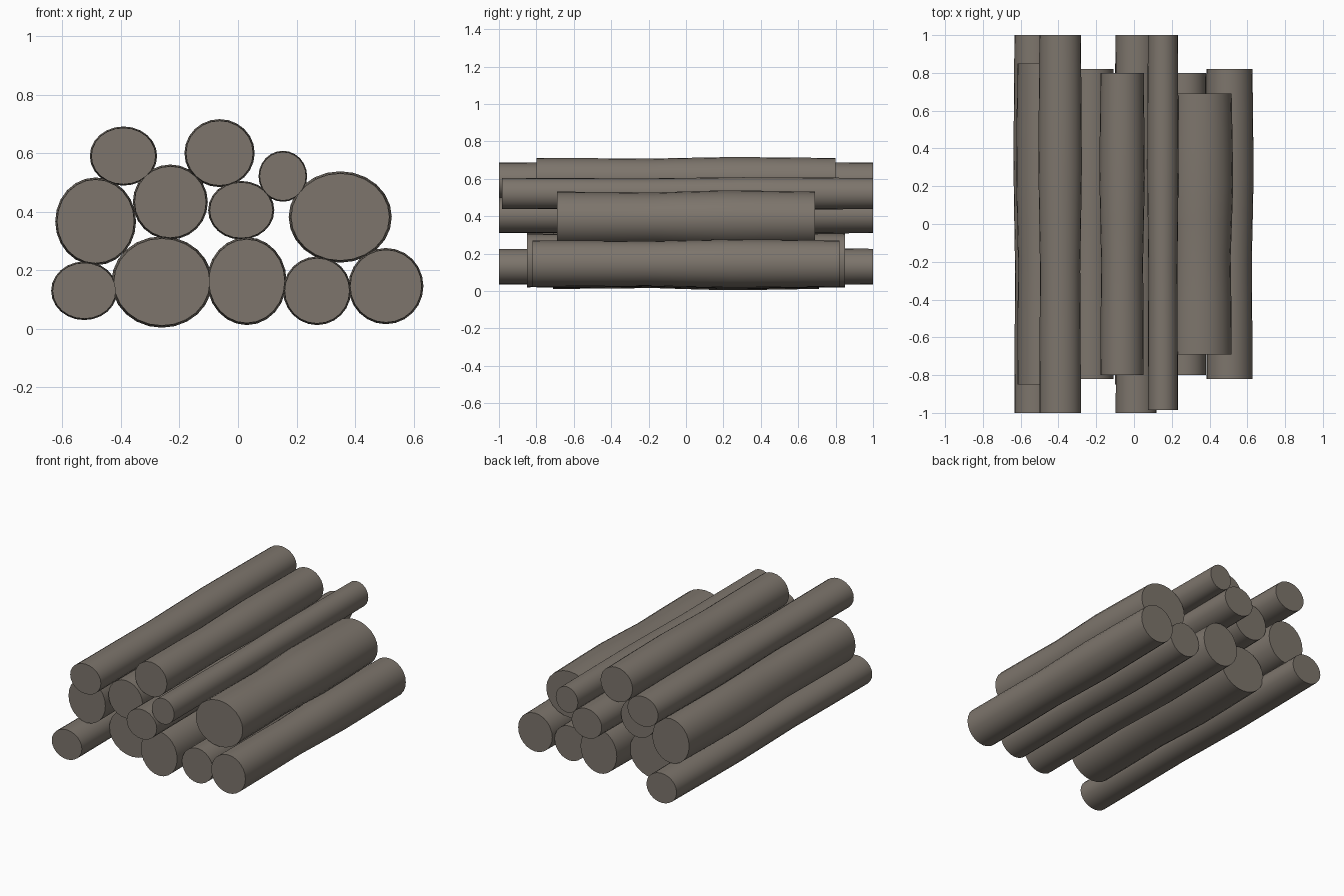
import bpy, bmesh, math

if "Cube" in bpy.data.objects:
    bpy.data.objects.remove(bpy.data.objects["Cube"])

bark = bpy.data.materials.new("grey brown wood")
bark.diffuse_color = (0.205, 0.178, 0.150, 1)
bark.use_nodes = True
bark.node_tree.nodes["Principled BSDF"].inputs["Base Color"].default_value = bark.diffuse_color

SIDES = 24
# gentle swelling shared by every log: (position along length, radius factor)
SWELL = [(-1, .955), (-.6, .945), (-.25, .925), (.02, .965),
         (.3, 1.0), (.6, .985), (1, .955)]


def log(name, x, z, rx, rz, y0, y1):
    bm = bmesh.new()
    rings = []
    for t, s in SWELL:
        y = (y0 + y1) / 2 + t * (y1 - y0) / 2
        rings.append([bm.verts.new((x + rx * s * math.cos(2 * math.pi * i / SIDES), y,
                                    z + rz * s * math.sin(2 * math.pi * i / SIDES)))
                      for i in range(SIDES)])
    for a, b in zip(rings, rings[1:]):
        for i in range(SIDES):
            j = (i + 1) % SIDES
            bm.faces.new((a[i], a[j], b[j], b[i]))
    # sawn ends
    bm.faces.new(rings[0])
    bm.faces.new(rings[-1])
    bmesh.ops.recalc_face_normals(bm, faces=bm.faces)
    me = bpy.data.meshes.new(name)
    bm.to_mesh(me)
    bm.free()
    me.materials.append(bark)
    ob = bpy.data.objects.new(name, me)
    bpy.context.collection.objects.link(ob)
    bpy.context.view_layer.objects.active = ob
    ob.select_set(True)


# x, z, half width, half height, start y, end y
rows = {
    "bottom_log": [(-.525, .130, .113, .100, -1, 1),
                   (-.260, .160, .172, .156, -.71, .71),
                   (.030, .163, .136, .150, -.85, .85),
                   (.270, .130, .116, .117, -.80, .80),
                   (.505, .146, .128, .130, -.82, .82)],
    "middle_log": [(-.486, .367, .138, .150, -.85, .85),
                   (-.231, .433, .128, .128, -.82, .82),
                   (.011, .405, .113, .100, -1, 1),
                   (.349, .382, .176, .156, -.69, .69)],
    "top_log": [(-.391, .590, .115, .101, -1, 1),
                (-.063, .600, .120, .116, -.80, .80),
                (.153, .521, .083, .087, -.985, 1)],
}
for name, logs in rows.items():
    for n, p in enumerate(logs, 1):
        log(f"{name}_{n}", *p)
bpy.ops.object.shade_smooth_by_angle(angle=math.radians(40))
